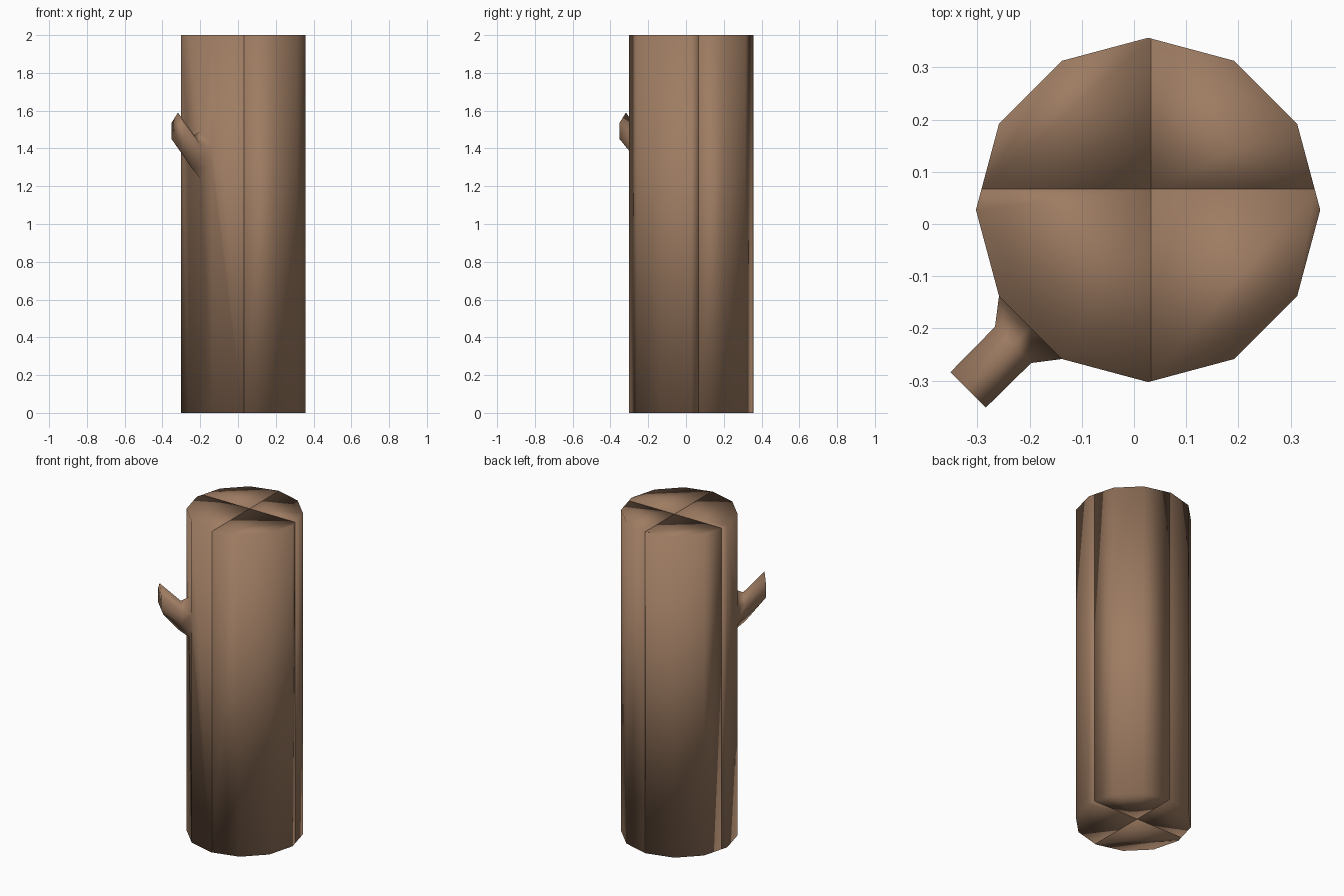
import bpy, bmesh, math

if "Cube" in bpy.data.objects:
    bpy.data.objects.remove(bpy.data.objects["Cube"])

CX = CY = 0.027          # trunk axis
R, H, SIDES = 0.33, 2.0, 12
SPLIT_X, SPLIT_Y = 0.033, 0.067   # where the log is split into quarters

bark = bpy.data.materials.new("brown wood")
bark.diffuse_color = (0.34, 0.20, 0.122, 1)
bark.use_nodes = True
bark.node_tree.nodes["Principled BSDF"].inputs["Base Color"].default_value = bark.diffuse_color


def branch_ring(bm, u, u_low, half_w, zs):
    """Six-sided section facing the 225 degree direction: top, 2 right, bottom, 2 left."""
    top, up, low, bottom = zs
    c = -math.sqrt(0.5)
    pts = [(u, 0, top), (u, half_w, up), (u, half_w, low),
           (u_low, 0, bottom), (u, -half_w, low), (u, -half_w, up)]
    return [bm.verts.new((CX + c * a - c * v, CY + c * a + c * v, z)) for a, v, z in pts]


def whole_log():
    bm = bmesh.new()
    # trunk prism
    ring = [(CX + R * math.cos(math.tau * i / SIDES), CY + R * math.sin(math.tau * i / SIDES))
            for i in range(SIDES)]
    lo = [bm.verts.new((x, y, 0)) for x, y in ring]
    hi = [bm.verts.new((x, y, H)) for x, y in ring]
    bm.faces.new(hi)
    bm.faces.new(lo[::-1])

    # branch: flared root lying in the trunk face, neck, vertical end
    half = R * math.sin(math.pi / SIDES)
    apothem = R * math.cos(math.pi / SIDES)
    root = branch_ring(bm, apothem, apothem, half, (1.49, 1.42, 1.31, 1.24))
    neck = branch_ring(bm, 0.366, 0.378, 0.049, (1.47, 1.42, 1.345, 1.29))
    end = branch_ring(bm, 0.488, 0.465, 0.048, (1.59, 1.535, 1.45, 1.39))
    t, ru, rl, b, ll, lu = root

    # trunk sides; the face at 210-240 degrees opens around the branch root
    k = 7
    for i in range(SIDES):
        j = (i + 1) % SIDES
        if i == k:
            bm.faces.new([lo[i], lo[j], rl, b, ll])
            bm.faces.new([lu, t, ru, hi[j], hi[i]])
        elif i == k - 1:
            bm.faces.new([lo[i], lo[j], ll, lu, hi[j], hi[i]])
        elif i == k + 1:
            bm.faces.new([lo[i], lo[j], hi[j], hi[i], ru, rl])
        else:
            bm.faces.new([lo[i], lo[j], hi[j], hi[i]])
    for a, c in ((root, neck), (neck, end)):
        for i in range(6):
            j = (i + 1) % 6
            bm.faces.new([a[i], a[j], c[j], c[i]])
    bm.faces.new(end)
    bmesh.ops.recalc_face_normals(bm, faces=bm.faces)
    return bm


def keep_side(bm, axis, pos, sign):
    """Cut the log, keep one side and close the cut."""
    co = [0, 0, 0]
    no = [0, 0, 0]
    co[axis], no[axis] = pos, -sign
    bmesh.ops.bisect_plane(bm, geom=bm.verts[:] + bm.edges[:] + bm.faces[:],
                           plane_co=co, plane_no=no, clear_outer=True)
    bmesh.ops.holes_fill(bm, edges=[e for e in bm.edges if e.is_boundary], sides=0)


# four quarters of the split log
for sx, xname in ((-1, "left"), (1, "right")):
    for sy, yname in ((-1, "front"), (1, "back")):
        bm = whole_log()
        keep_side(bm, 0, SPLIT_X, sx)
        keep_side(bm, 1, SPLIT_Y, sy)
        bmesh.ops.recalc_face_normals(bm, faces=bm.faces)
        for f in bm.faces:
            f.smooth = True
        name = f"{yname}_{xname}_log_quarter"
        me = bpy.data.meshes.new(name)
        bm.to_mesh(me)
        bm.free()
        me.materials.append(bark)
        bpy.context.collection.objects.link(bpy.data.objects.new(name, me))
